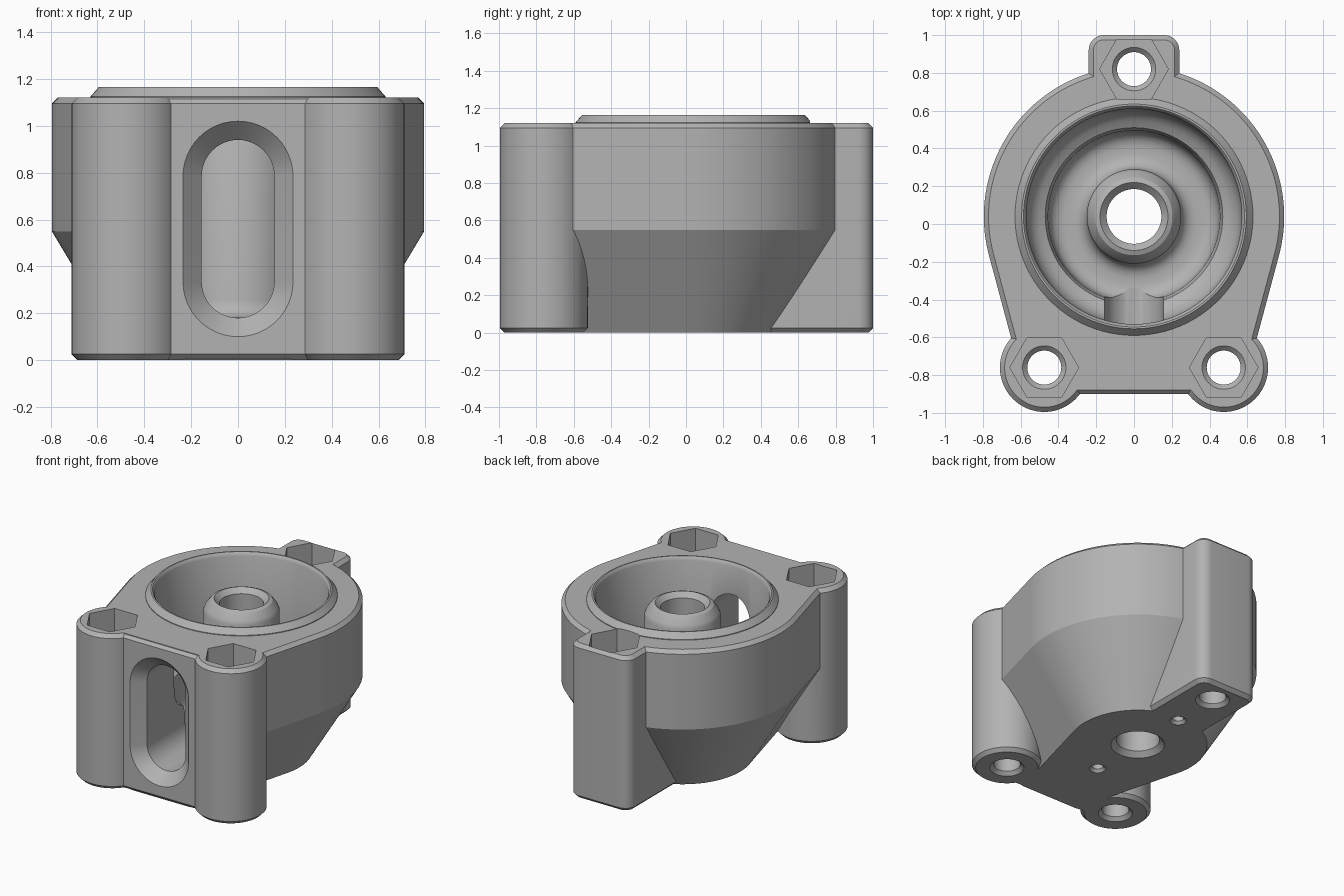
import bpy, bmesh
from math import sin, cos, pi, radians, tan

if "Cube" in bpy.data.objects:
    bpy.data.objects.remove(bpy.data.objects["Cube"])

grey = bpy.data.materials.new("light_grey")
grey.use_nodes = True
grey.diffuse_color = (0.45, 0.45, 0.45, 1)
grey.node_tree.nodes["Principled BSDF"].inputs["Base Color"].default_value = (0.45, 0.45, 0.45, 1)

CY = 0.04        # bowl axis
TOP = 1.12       # height of the deck
EDGE = 0.025     # edge chamfer
BOLTS = [(-0.475, -0.76), (0.475, -0.76), (0, 0.82)]


def loft(name, rings):
    """Solid skinned through rings of equal point count."""
    bm = bmesh.new()
    loops = [[bm.verts.new(p) for p in ring] for ring in rings]
    n = len(loops[0])
    for a, b in zip(loops, loops[1:]):
        for i in range(n):
            j = (i + 1) % n
            bm.faces.new((a[i], a[j], b[j], b[i]))
    bm.faces.new(loops[0])
    bm.faces.new(loops[-1])
    bmesh.ops.recalc_face_normals(bm, faces=bm.faces)
    mesh = bpy.data.meshes.new(name)
    bm.to_mesh(mesh)
    bm.free()
    mesh.materials.append(grey)
    ob = bpy.data.objects.new(name, mesh)
    bpy.context.collection.objects.link(ob)
    return ob


def turned(name, centre, profile, n=64):
    """Turned solid from (radius, height) pairs."""
    x, y = centre
    return loft(name, [[(x + r * cos(2 * pi * i / n), y + r * sin(2 * pi * i / n), z)
                        for i in range(n)] for r, z in profile])


def rounded_box(name, x, y0, y1, rad):
    """Upright chamfered block with rounded corners."""
    rings = []
    for d, z in ((EDGE, 0), (0, EDGE), (0, TOP - EDGE), (EDGE, TOP)):
        ring = []
        corners = ((x, y1, 0), (-x, y1, 90), (-x, y0, 180), (x, y0, 270))
        for cx, cy, start in corners:
            ox = cx - rad if cx > 0 else cx + rad
            oy = cy - rad if cy == y1 else cy + rad
            for k in range(9):
                a = radians(start + k * 90 / 8)
                ring.append((ox + (rad - d) * cos(a), oy + (rad - d) * sin(a), z))
        rings.append(ring)
    return loft(name, rings)


def body_ring(inset, z, front=-0.88):
    """Round back with two tangent sides running to the front."""
    r, a = 0.795 - inset, radians(15)
    ring = [(r * cos(t), CY + r * sin(t), z)
            for t in (-a + (pi + 2 * a) * i / 96 for i in range(97))]
    side = r * cos(a) - (CY - r * sin(a) - front) * tan(a)
    return ring + [(-side, front, z), (side, front, z)]


def combine(target, tool, operation):
    mod = target.modifiers.new(operation.lower(), 'BOOLEAN')
    mod.operation, mod.object, mod.solver = operation, tool, 'EXACT'
    bpy.ops.object.select_all(action='DESELECT')
    bpy.context.view_layer.objects.active = target
    target.select_set(True)
    bpy.ops.object.modifier_apply(modifier=mod.name)
    bpy.data.objects.remove(tool)


# Main body, tapering inward below mid height
housing = loft("housing", [body_ring(0.33, 0), body_ring(0, 0.55),
                           body_ring(0, TOP - EDGE), body_ring(EDGE, TOP)])

# Front wall, bolt bosses and raised rim
solids = [rounded_box("front_wall", 0.36, -0.9, -0.7, 0.03),
          rounded_box("back_boss", 0.24, 0.25, 1.0, 0.08)]
for p in BOLTS[:2]:
    solids.append(turned("front_boss", p, [(0.21, 0), (0.235, EDGE),
                                           (0.235, TOP - EDGE), (0.21, TOP)]))
solids.append(turned("rim", (0, CY), [(0.63, 1.0), (0.63, 1.125), (0.595, 1.165)], 96))
for s in solids:
    combine(housing, s, 'UNION')

# Bowl with its hub and through bore, as one turned cutter
bowl = [(0.6, 1.3), (0.6, 1.18), (0.58, 1.16), (0.57, 1.14), (0.57, 0.62)]
bowl += [(0.47 + 0.1 * cos(t), 0.6 - 0.14 * sin(t)) for t in (0.3, 0.6, 0.9, 1.2)]
bowl += [(0.47, 0.45), (0.455, 0.4), (0.45, 0.26)]
bowl += [(0.37 + 0.08 * cos(t), 0.26 - 0.08 * sin(t)) for t in (0.4, 0.8, 1.2, pi / 2)]
bowl += [(0.325 - 0.075 * sin(t), 0.255 - 0.075 * cos(t)) for t in (0, 0.4, 0.8, 1.2, pi / 2)]
bowl += [(0.25, 1.02), (0.24, 1.045), (0.205, 1.09), (0.18, 1.1), (0.145, 1.065),
         (0.145, 0.035), (0.19, -0.01)]
cutters = [turned("bowl_cutter", (0, CY), bowl, 96)]

# Chamfered slot through the front wall
slot = []
for r, y in ((0.285, -0.95), (0.155, -0.82), (0.155, -0.34)):
    ring = []
    for zc, start in ((0.785, 0), (0.335, pi)):
        ring += [(r * cos(start + pi * k / 24), y, zc + r * sin(start + pi * k / 24))
                 for k in range(25)]
    slot.append(ring)
cutters.append(loft("slot_cutter", slot))

# Bolt holes with hexagonal nut pockets
for p in BOLTS:
    cutters.append(turned("bolt_cutter", p, [(0.125, -0.01), (0.09, 0.025), (0.09, 0.845),
                                             (0.115, 0.87), (0.115, 0.9)], 40))
    cutters.append(turned("nut_cutter", p, [(0.182, 0.87), (0.182, 1.3)], 6))

# Small blind holes underneath
for y in (CY - 0.42, CY + 0.42):
    cutters.append(turned("pin_cutter", (0, y), [(0.065, -0.01), (0.038, 0.02), (0.038, 0.12)], 24))

for c in cutters:
    combine(housing, c, 'DIFFERENCE')

bpy.ops.object.shade_smooth_by_angle(angle=radians(30))
